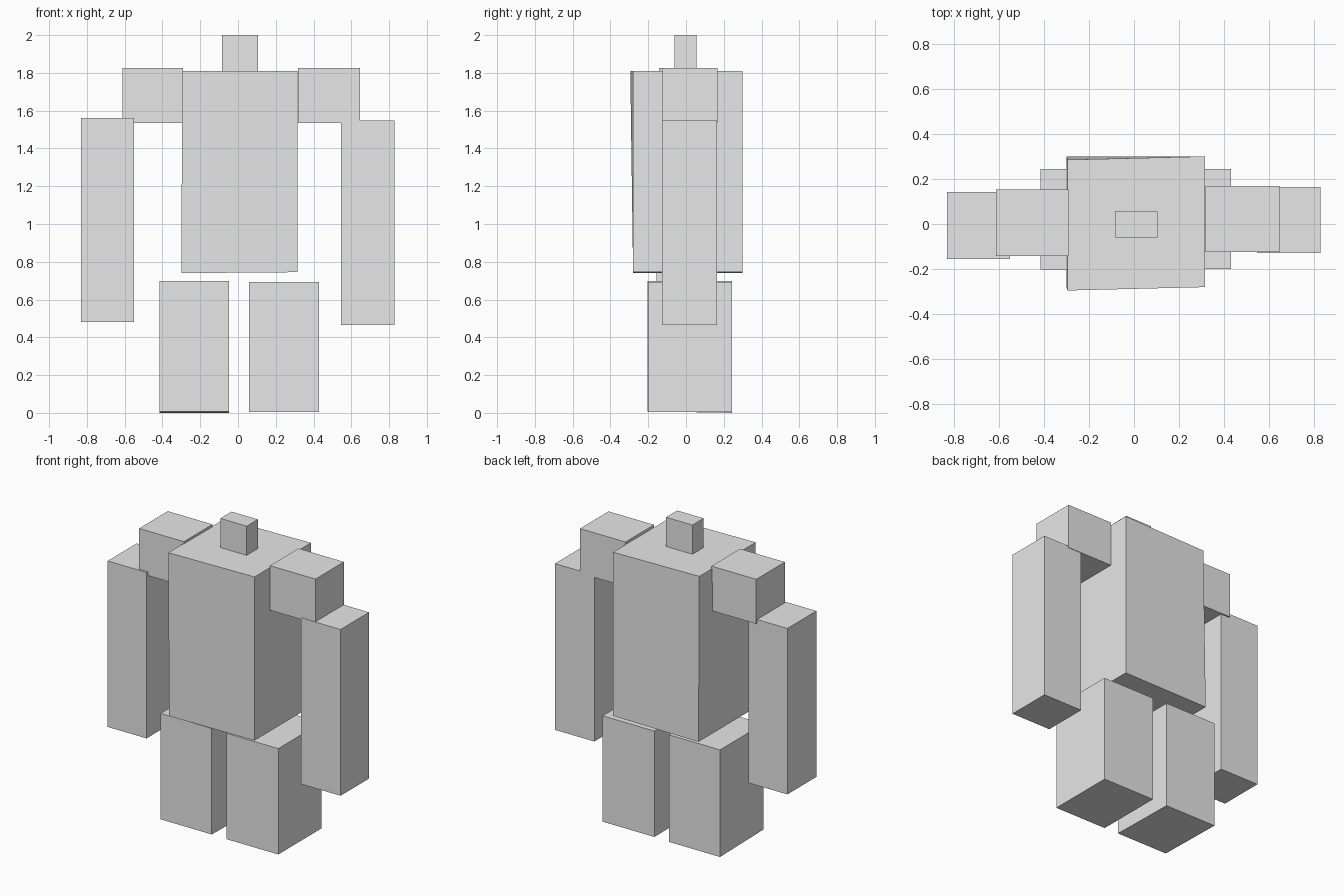
import bpy
import bmesh

if "Cube" in bpy.data.objects:
    bpy.data.objects.remove(bpy.data.objects["Cube"])

grey = bpy.data.materials.new("plain grey")
grey.diffuse_color = (0.8, 0.8, 0.8, 1)
grey.use_nodes = True
grey.node_tree.nodes["Principled BSDF"].inputs["Base Color"].default_value = grey.diffuse_color


def box(name, x, y, z, adjust=None):
    """Box spanning the given ranges; adjust may nudge its corners."""
    bm = bmesh.new()
    bmesh.ops.create_cube(bm, size=1)
    for v in bm.verts:
        sx, sy, sz = (c > 0 for c in v.co)
        v.co = (x[sx], y[sy], z[sz])
        if adjust:
            adjust(v.co, sx, sy, sz)
    mesh = bpy.data.meshes.new(name)
    bm.to_mesh(mesh)
    bm.free()
    mesh.materials.append(grey)
    obj = bpy.data.objects.new(name, mesh)
    bpy.context.collection.objects.link(obj)
    return obj


# Torso is slightly twisted: its left top edge leans forward
def twist_torso(co, right, back, top):
    if not right:
        if top:
            co.y -= 0.015
            co.x += 0.005
        else:
            co.z -= 0.005


# Left foot sole rises slightly at the front
def tilt_sole(co, right, back, top):
    if not top and not back:
        co.z += 0.008


box("torso", (-0.30, 0.315), (-0.28, 0.30), (0.745, 1.81), twist_torso)
box("head", (-0.085, 0.105), (-0.06, 0.055), (1.81, 2.0))

# Shoulders
box("left_shoulder", (-0.612, -0.29), (-0.142, 0.152), (1.535, 1.825))
box("right_shoulder", (0.318, 0.645), (-0.125, 0.168), (1.535, 1.825))

# Arms
box("left_arm", (-0.83, -0.55), (-0.155, 0.143), (0.48, 1.56))
box("right_arm", (0.545, 0.828), (-0.128, 0.165), (0.465, 1.547))

# Legs
box("left_leg", (-0.415, -0.047), (-0.203, 0.243), (0.0, 0.697), tilt_sole)
box("right_leg", (0.058, 0.43), (-0.2, 0.243), (0.004, 0.693))
